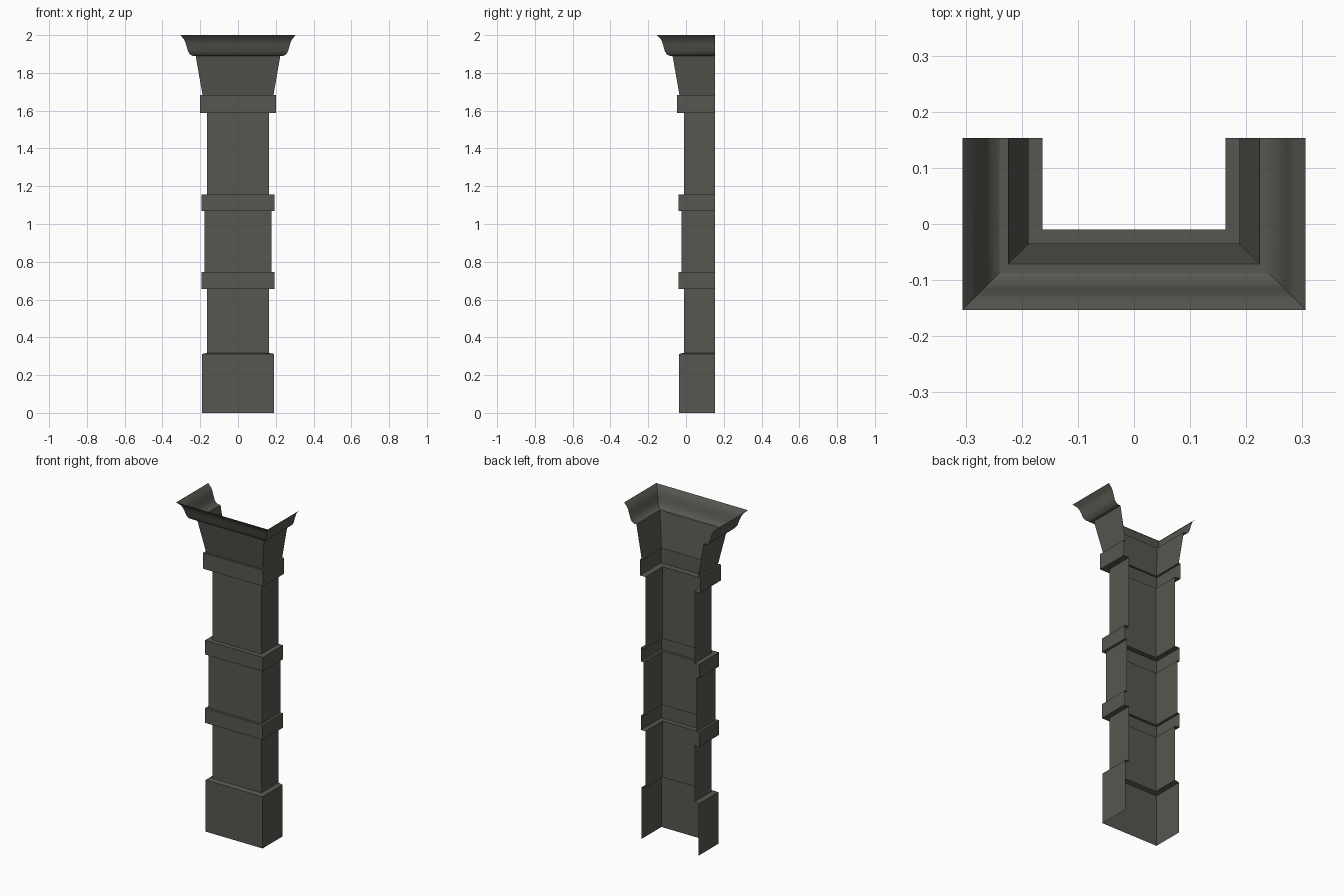
import bpy, bmesh, math

if "Cube" in bpy.data.objects:
    bpy.data.objects.remove(bpy.data.objects["Cube"])

BACK = 0.153  # y of the open back edge

stone = bpy.data.materials.new("dark grey stone")
stone.diffuse_color = (0.095, 0.095, 0.08, 1)
stone.use_nodes = True
stone.node_tree.nodes["Principled BSDF"].inputs["Base Color"].default_value = stone.diffuse_color


def sweep(name, profile, smooth=False):
    """Sweep a (half width, height) profile round the left, front and right sides."""
    bm = bmesh.new()
    rows = []
    for w, z in profile:
        path = [(-w, BACK), (-w, BACK - w), (w, BACK - w), (w, BACK)]
        rows.append([bm.verts.new((x, y, z)) for x, y in path])
    for low, high in zip(rows, rows[1:]):
        for i in range(3):
            bm.faces.new((low[i], low[i + 1], high[i + 1], high[i]))
    me = bpy.data.meshes.new(name)
    bm.to_mesh(me)
    bm.free()
    me.materials.append(stone)
    ob = bpy.data.objects.new(name, me)
    bpy.context.collection.objects.link(ob)
    if smooth:
        bpy.context.view_layer.objects.active = ob
        ob.select_set(True)
        bpy.ops.object.shade_smooth_by_angle(angle=math.radians(35))
        ob.select_set(False)


def band(name, below, width, above, z0, z1):
    """Projecting collar with ledges back to the shafts below and above it."""
    sweep(name, [(below, z0), (width, z0), (width, z1), (above, z1)])


SHAFT, MIDDLE, NECK = 0.163, 0.178, 0.188

# Plinth with a slightly sloped top
sweep("plinth", [(0.19, 0), (0.19, 0.312), (SHAFT, 0.318)])

# Shaft sections
sweep("lower_shaft", [(SHAFT, 0.318), (SHAFT, 0.657)])
sweep("middle_shaft", [(MIDDLE, 0.745), (MIDDLE, 1.07)])
sweep("upper_shaft", [(SHAFT, 1.155), (SHAFT, 1.588)])

# Collars
band("lower_collar", SHAFT, 0.193, MIDDLE, 0.657, 0.745)
band("middle_collar", MIDDLE, 0.193, SHAFT, 1.07, 1.155)
band("upper_collar", SHAFT, 0.2, NECK, 1.588, 1.684)

# Flared neck and curved cornice
sweep("flared_neck", [(NECK, 1.684), (0.224, 1.89), (0.24, 1.89)])
sweep("cornice", [(0.24, 1.89), (0.255, 1.898), (0.265, 1.915), (0.272, 1.94),
                  (0.279, 1.963), (0.287, 1.98), (0.306, 2.0)], smooth=True)
